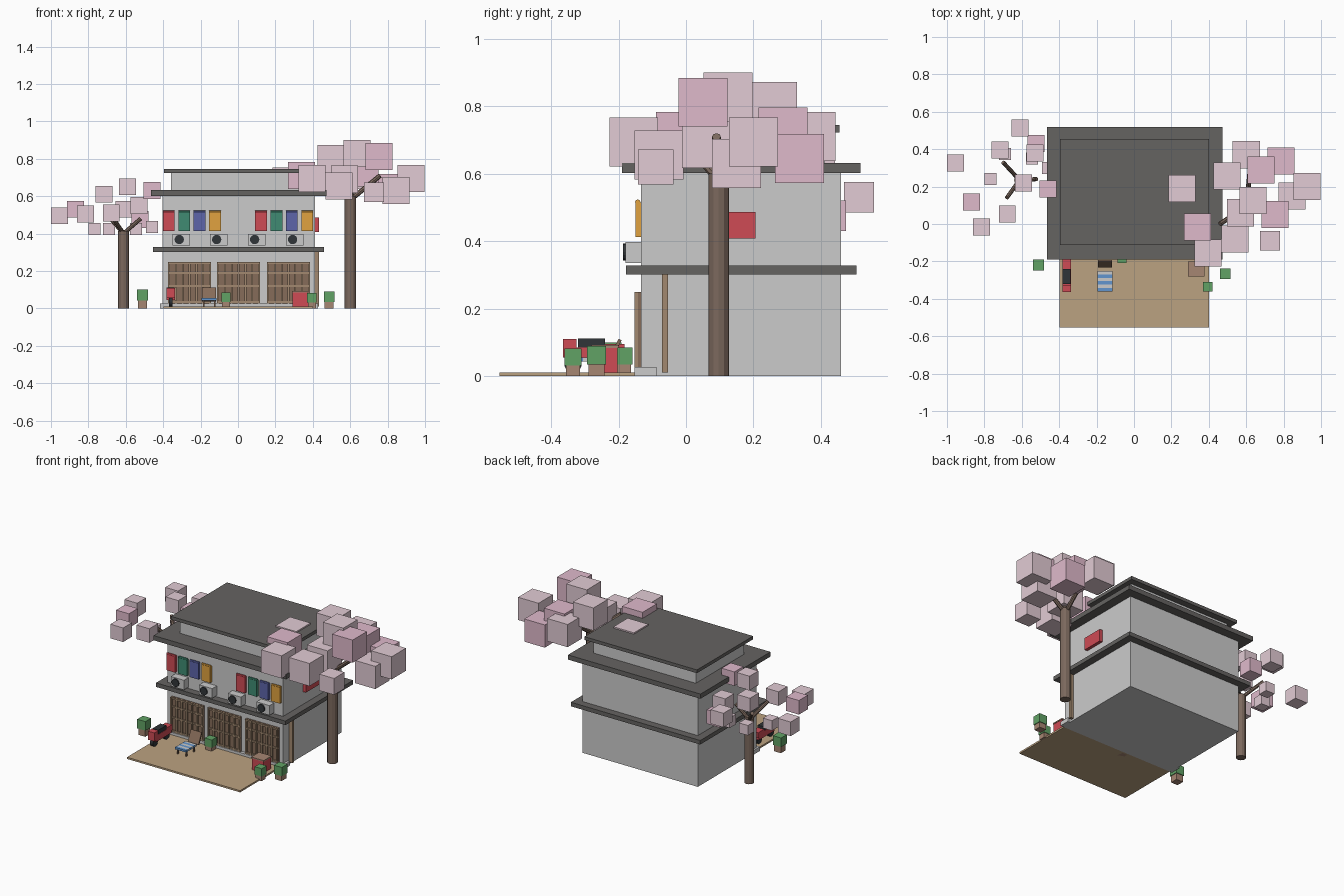
import bpy
from math import radians
from mathutils import Vector

mats = {}
COLS = {
    "roof": (.13, .125, .12), "brown": (.24, .15, .10), "slat": (.36, .25, .16),
    "tan": (.50, .36, .22), "bark": (.20, .14, .11), "red": (.62, .07, .09),
    "green": (.12, .36, .13), "teal": (.05, .26, .17), "blue": (.11, .13, .40),
    "yellow": (.75, .36, .05), "dark": (.03, .035, .04), "pot": (.38, .24, .17),
    "white": (.80, .80, .80), "sky": (.12, .30, .62),
    "pink": (.76, .60, .66), "rose": (.74, .49, .60)}


def paint(o, name, col):
    o.name = name
    if col:
        if col not in mats:
            mats[col] = bpy.data.materials.new(col)
            mats[col].diffuse_color = (*COLS[col], 1)
        o.data.materials.append(mats[col])
    return o


def box(name, x0, x1, y0, y1, z0, z1, col=None, rx=0):
    bpy.ops.mesh.primitive_cube_add(
        size=1, location=((x0 + x1) / 2, (y0 + y1) / 2, (z0 + z1) / 2))
    o = bpy.context.object
    for v in o.data.vertices:
        v.co = (v.co.x * (x1 - x0), v.co.y * (y1 - y0), v.co.z * (z1 - z0))
    o.rotation_euler.x = rx
    return paint(o, name, col)


def cube(name, x, y, z, s, col):
    return box(name, x - s/2, x + s/2, y - s/2, y + s/2, z - s/2, z + s/2, col)


def rod(name, a, b, r, col=None, n=12):
    a, b = Vector(a), Vector(b)
    bpy.ops.mesh.primitive_cylinder_add(
        vertices=n, radius=r, depth=(b - a).length, location=(a + b) / 2,
        rotation=(b - a).to_track_quat('Z', 'Y').to_euler())
    return paint(bpy.context.object, name, col)


# building shell and roofs
box("main_walls", -.405, .412, -.133, .459, 0, .605)
box("upper_walls", -.358, .365, -.075, .412, .62, .73)
box("middle_eave", -.455, .46, -.178, .506, .302, .328, "roof")
box("upper_eave", -.465, .472, -.189, .518, .602, .632, "roof")
box("top_roof", -.396, .40, -.112, .455, .723, .744, "roof")
box("front_step", -.417, .428, -.153, -.087, 0, .027)
box("forecourt", -.398, .402, -.553, -.13, 0, .011, "tan")

# lattice doors
for x0, x1 in ((-.374, -.144), (-.112, .118), (.155, .385)):
    box("door_panel", x0, x1, -.142, -.13, .027, .249, "brown")
    for i in range(7):
        x = x0 + .006 + (x1 - x0 - .012) * i / 6
        box("door_slat", x - .005, x + .005, -.152, -.14, .027, .249, "slat")
    for z in (.034, .12, .19, .242):
        box("door_rail", x0, x1, -.15, -.14, z - .005, z + .005, "slat")

# corner downpipe and side sign
box("downpipe", .411, .434, -.071, -.053, .011, .302, "slat")
box("side_sign", .411, .432, .07, .206, .408, .487, "red")

# hanging cloths above the middle eave
for x in (-.247, .247):
    for off, c in zip((-.124, -.041, .041, .124), ("red", "teal", "blue", "yellow")):
        cx = x + off
        box("cloth", cx - .031, cx + .031, -.15, -.132, .413, .515, c)
        rod("cloth_rod", (cx - .031, -.143, .516), (cx + .031, -.143, .516), .008, c, 8)

# air conditioners
for x in (-.303, -.103, .1, .303):
    box("aircon", x - .046, x + .046, -.18, -.13, .336, .398)
    rod("aircon_fan", (x - .011, -.187, .368), (x - .011, -.175, .368), .025, "dark", 16)

# potted plants
for x, y, s, z in ((-.51, -.22, .058, .1), (-.064, -.184, .05, .085),
                   (.487, -.265, .056, .09), (.395, -.335, .05, .082)):
    box("plant_pot", x - s*.42, x + s*.42, y - s*.42, y + s*.42, 0, z - s + .008, "pot")
    box("plant_leaves", x - s/2, x + s/2, y - s/2, y + s/2, z - s, z, "green")

# red crate with wooden lid
box("crate", .292, .375, -.277, -.203, .011, .084, "red")
box("crate_lid", .289, .378, -.28, -.2, .084, .092, "pot")

# striped bench and leaning board
for i in range(6):
    y = -.36 + i * .018
    box("bench_stripe", -.195, -.115, y, y + .018, .043, .055, ("sky", "white")[i % 2])
for x in (-.188, -.128):
    for y in (-.35, -.272):
        box("bench_leg", x, x + .008, y, y + .01, .011, .044, "brown")
box("leaning_board", -.193, -.118, -.217, -.207, .035, .112, "brown", radians(-25))

# scooter
box("scooter_body", -.383, -.337, -.345, -.19, .045, .085, "red")
box("scooter_front", -.383, -.337, -.364, -.325, .055, .11, "red")
box("scooter_seat", -.381, -.339, -.32, -.24, .083, .111, "dark")
box("scooter_tail", -.383, -.337, -.24, -.183, .06, .095, "red")
for y in (-.335, -.215):
    rod("scooter_wheel", (-.37, y, .036), (-.35, y, .036), .026, "dark", 14)

# right blossom tree
rod("right_trunk", (.601, .097, 0), (.601, .097, .6), .031, "bark")
for tip in ((.76, .09, .71), (.46, .0, .7), (.62, .28, .71), (.63, .1, .8)):
    rod("right_branch", (.601, .097, .58), tip, .013, "bark", 8)
for x, y, z, c in (
        (.257, .19, .68, 0), (.34, -.016, .71, 1), (.396, -.155, .694, 0),
        (.497, .257, .80, 0), (.54, -.08, .655, 0), (.6, .37, .71, 0),
        (.636, .125, .828, 0), (.68, .288, .724, 1), (.785, .337, .645, 1),
        (.754, .05, .812, 1), (.845, .15, .63, 0), (.925, .2, .694, 0),
        (.57, .06, .69, 0)):
    cube("right_blossom", x, y, z, .145, ("pink", "rose")[c])
cube("right_blossom", .727, -.09, .62, .105, "pink")

# left blossom tree
rod("left_trunk", (-.612, .235, 0), (-.612, .235, .414), .029, "bark")
for tip in ((-.52, .24, .48), (-.7, .33, .5), (-.68, .14, .5)):
    rod("left_branch", (-.612, .235, .4), tip, .011, "bark", 8)
for x, y, z, c in (
        (-.955, .326, .495, 0), (-.868, .118, .53, 1), (-.815, -.016, .505, 0),
        (-.716, .396, .61, 0), (-.678, .053, .51, 0), (-.61, .513, .53, 0),
        (-.524, .43, .475, 1), (-.46, .187, .63, 1), (-.53, .38, .55, 0),
        (-.59, .22, .65, 0)):
    cube("left_blossom", x, y, z, .09, ("pink", "rose")[c])
for x, y, z in ((-.767, .24, .425), (-.69, .374, .425), (-.545, .35, .425), (-.46, .3, .435)):
    cube("left_blossom", x, y, z, .064, "pink")
